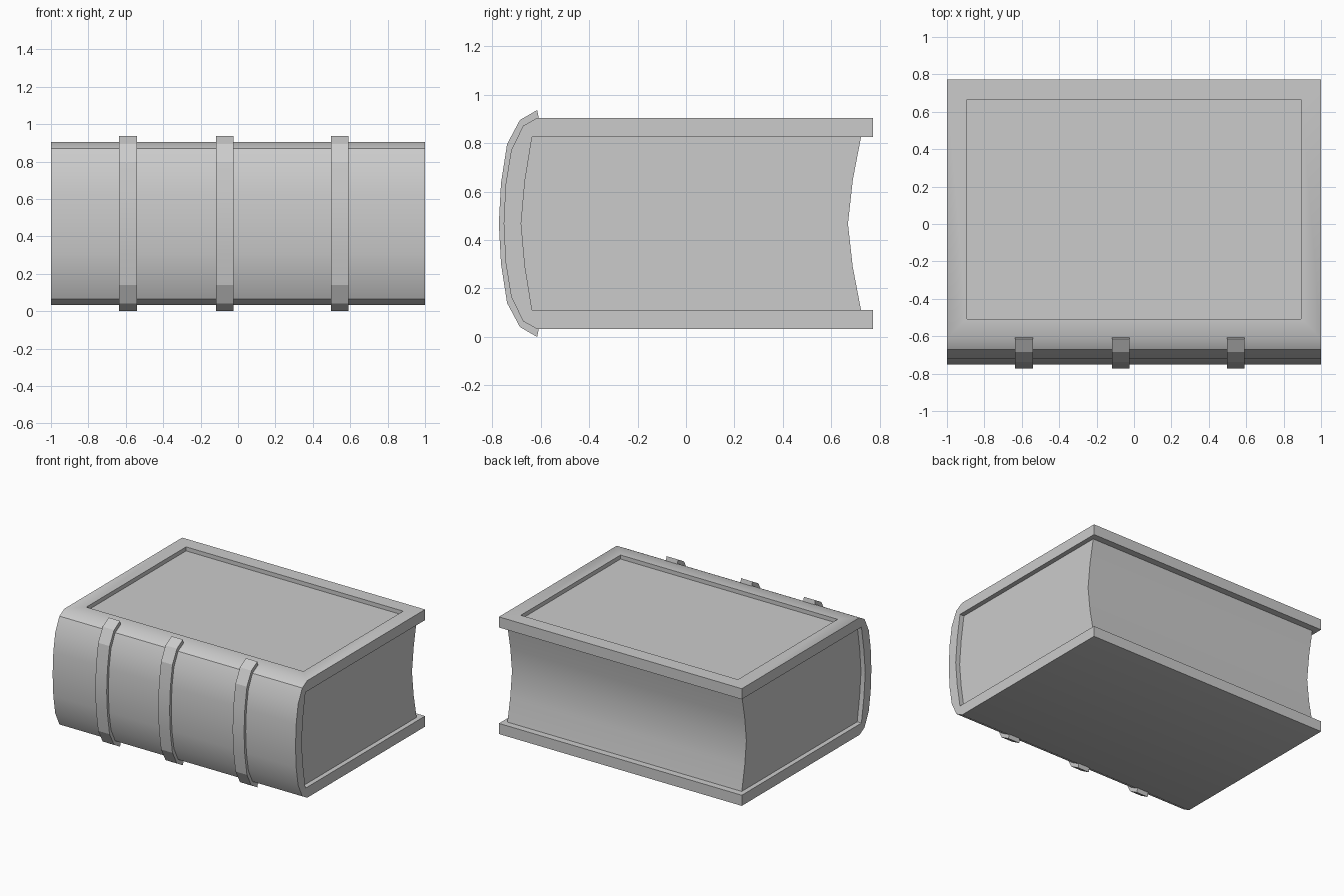
import bpy, bmesh, math

if "Cube" in bpy.data.objects:
    bpy.data.objects.remove(bpy.data.objects["Cube"])

MID = 0.468  # height of the book's mirror plane


def mirrored(half):
    """Complete a (y, z) path, listed from the top down to MID, by mirroring it."""
    return half + [(y, 2 * MID - z) for y, z in reversed(half) if abs(z - MID) > 1e-6]


def prism(name, profile, x0, x1, angle, edit=None):
    """Extrude a closed (y, z) profile along x."""
    bm = bmesh.new()
    face = bm.faces.new([bm.verts.new((x0, y, z)) for y, z in profile])
    ext = bmesh.ops.extrude_face_region(bm, geom=[face], use_keep_orig=True)
    moved = [v for v in ext["geom"] if isinstance(v, bmesh.types.BMVert)]
    bmesh.ops.translate(bm, verts=moved, vec=(x1 - x0, 0, 0))
    bmesh.ops.recalc_face_normals(bm, faces=bm.faces)
    if edit:
        edit(bm)
    mesh = bpy.data.meshes.new(name)
    bm.to_mesh(mesh)
    bm.free()
    obj = bpy.data.objects.new(name, mesh)
    bpy.context.collection.objects.link(obj)
    bpy.ops.object.select_all(action='DESELECT')
    obj.select_set(True)
    bpy.context.view_layer.objects.active = obj
    bpy.ops.object.shade_smooth_by_angle(angle=math.radians(angle))
    return obj


def sink_panel(bm):
    """Recessed rectangle in the front board."""
    bm.normal_update()
    top = max((f for f in bm.faces if f.normal.z > 0.99),
              key=lambda f: f.calc_center_median().z)
    bmesh.ops.inset_individual(bm, faces=[top], thickness=0.15)
    panel = bmesh.ops.extrude_discrete_faces(bm, faces=[top])["faces"][0]
    bmesh.ops.translate(bm, verts=panel.verts, vec=(0, 0, -0.03))


# Cover: two boards joined by a rounded spine
inner_spine = [(-0.635, 0.825), (-0.664, 0.645), (-0.68, MID)]
outer = mirrored([(0.772, 0.904), (-0.613, 0.904), (-0.672, 0.871),
                  (-0.721, 0.77), (-0.744, 0.63), (-0.752, MID)])
inner = mirrored([(0.772, 0.825)] + inner_spine)
prism("cover", outer + inner[::-1], -1, 1, 32, sink_panel)

# Page block: rounded at the spine, hollow at the fore edge
fore_edge = mirrored([(0.722, 0.825), (0.688, 0.648), (0.668, MID)])
prism("pages", mirrored(inner_spine) + fore_edge[::-1], -0.965, 0.965, 30)

# Raised bands across the spine
band_outer = mirrored([(-0.614, 0.936), (-0.685, 0.895), (-0.738, 0.796),
                       (-0.763, 0.635), (-0.772, MID)])
band_inner = mirrored([(-0.607, 0.902), (-0.665, 0.868), (-0.712, 0.768),
                       (-0.736, 0.63), (-0.745, MID)])
for i, x in enumerate((-0.588, -0.07, 0.543)):
    prism(f"spine_band_{i + 1}", band_outer + band_inner[::-1],
          x - 0.047, x + 0.047, 16)
